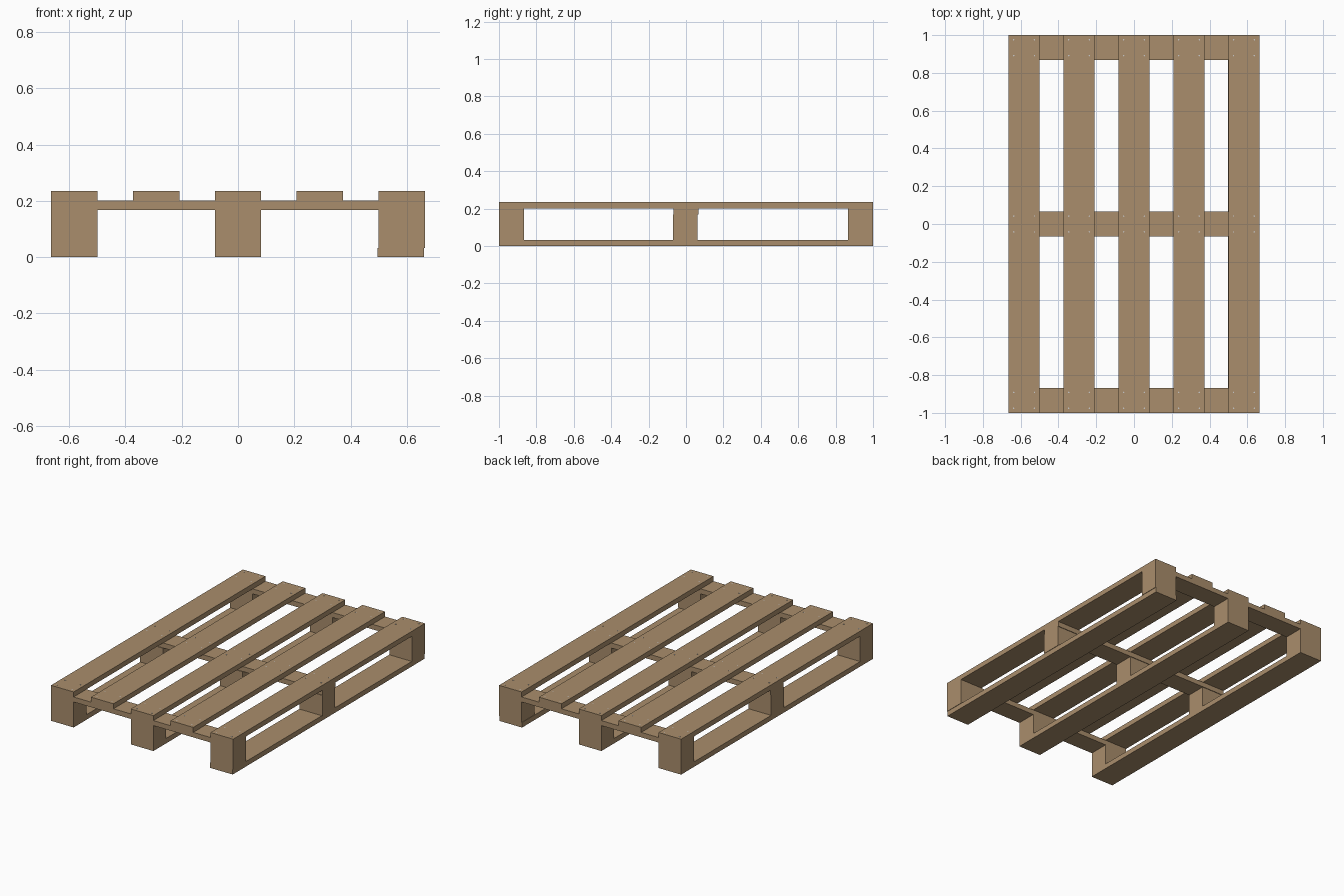
import bpy, bmesh
from mathutils import Matrix

if "Cube" in bpy.data.objects:
    bpy.data.objects.remove(bpy.data.objects["Cube"])


def material(name, color):
    m = bpy.data.materials.new(name)
    m.diffuse_color = color
    m.use_nodes = True
    m.node_tree.nodes["Principled BSDF"].inputs["Base Color"].default_value = m.diffuse_color
    return m


WOOD = material("wood", (0.40, 0.27, 0.15, 1))
STEEL = material("steel", (0.55, 0.55, 0.55, 1))


def box(name, x, y, z0, z1, w, d):
    """Timber centred on x, y, spanning z0..z1."""
    bm = bmesh.new()
    bmesh.ops.create_cube(bm, size=1, matrix=Matrix.Translation((x, y, (z0 + z1) / 2))
                          @ Matrix.Diagonal((w, d, z1 - z0, 1)))
    me = bpy.data.meshes.new(name)
    bm.to_mesh(me)
    bm.free()
    me.materials.append(WOOD)
    bpy.context.collection.objects.link(bpy.data.objects.new(name, me))


BW, CW = 0.165, 0.133                 # board width, cross board width
Z = (0, 0.033, 0.168, 0.201, 0.234)   # layer heights
deck_x = [-0.582, -0.291, 0, 0.291, 0.582]
cross_y = [-0.9335, 0, 0.9335]

# Top deck boards
for x in deck_x:
    box("deck_board", x, 0, Z[3], Z[4], BW, 2)

# Cross boards
for y in cross_y:
    box("cross_board", 0, y, Z[2], Z[3], 1.329, CW)

# Bottom runners and spacer blocks
for x, shift in ((-0.582, 0), (0, 0), (0.582, -0.003)):
    box("bottom_runner", x + shift, 0, Z[0], Z[1], BW, 2)
    for y in cross_y:
        box("spacer_block", x, y - (0.004 if y == 0 else 0), Z[1], Z[2], BW, CW)

# Nail heads, four at every deck crossing
bm = bmesh.new()
for x in deck_x:
    for y in cross_y:
        for sx in (-0.055, 0.055):
            for sy in (-0.042, 0.042):
                bmesh.ops.create_cone(bm, cap_ends=True, segments=8, radius1=0.004, radius2=0.004,
                                      depth=0.004, matrix=Matrix.Translation((x + sx, y + sy, Z[4] - 0.001)))
me = bpy.data.meshes.new("nail_heads")
bm.to_mesh(me)
bm.free()
me.materials.append(STEEL)
bpy.context.collection.objects.link(bpy.data.objects.new("nail_heads", me))
